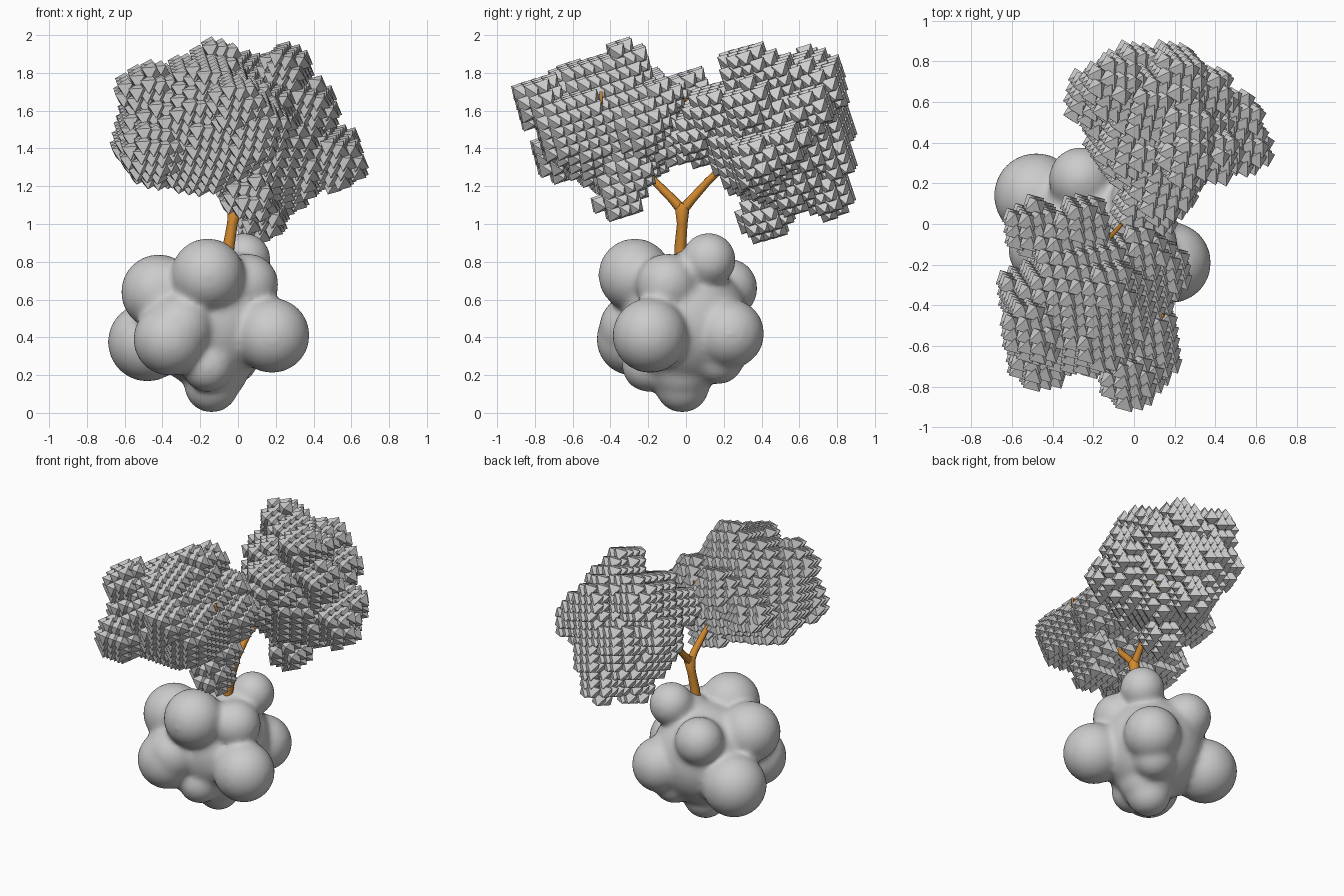
import bpy, bmesh
from mathutils import Vector, Matrix, Euler

bark = bpy.data.materials.new("bark")
bark.diffuse_color = (0.64, 0.25, 0.03, 1)


def new_object(name, bm):
    mesh = bpy.data.meshes.new(name)
    bm.to_mesh(mesh)
    bm.free()
    ob = bpy.data.objects.new(name, mesh)
    bpy.context.collection.objects.link(ob)
    return ob


# Boulder: fused cluster of spheres (x, y, z, radius)
ROCK = [
    (-0.15, 0.0, 0.47, 0.34),
    (-0.16, -0.27, 0.73, 0.195), (-0.42, -0.12, 0.64, 0.20),
    (-0.48, 0.14, 0.375, 0.21), (-0.36, -0.28, 0.39, 0.195),
    (-0.31, -0.28, 0.45, 0.18),
    (0.18, -0.19, 0.41, 0.20), (0.05, -0.10, 0.68, 0.165),
    (0.03, 0.12, 0.81, 0.145), (0.04, 0.23, 0.42, 0.185),
    (-0.26, 0.22, 0.66, 0.16), (-0.14, -0.02, 0.145, 0.145),
    (-0.12, -0.02, 0.24, 0.18), (-0.04, 0.01, 0.71, 0.15),
    (-0.16, -0.20, 0.25, 0.14), (-0.03, 0.17, 0.29, 0.14),
]
bm = bmesh.new()
for x, y, z, r in ROCK:
    bmesh.ops.create_icosphere(bm, subdivisions=4, radius=r,
                               matrix=Matrix.Translation((x, y, z)))
rock = new_object("boulder", bm)
rem = rock.modifiers.new("fuse", 'REMESH')
rem.mode = 'VOXEL'
rem.voxel_size = 0.016
rem.use_smooth_shade = True
sm = rock.modifiers.new("soften", 'SMOOTH')
sm.factor = 0.5
sm.iterations = 22


# Trunk and branches: tapered tubes, points are (x, y, z, radius)
def branch(name, pts):
    cu = bpy.data.curves.new(name, 'CURVE')
    cu.dimensions = '3D'
    cu.bevel_depth = 1.0
    cu.bevel_resolution = 2
    cu.use_fill_caps = True
    sp = cu.splines.new('POLY')
    sp.points.add(len(pts) - 1)
    for p, (x, y, z, r) in zip(sp.points, pts):
        p.co = (x, y, z, 1)
        p.radius = r
    cu.materials.append(bark)
    ob = bpy.data.objects.new(name, cu)
    bpy.context.collection.objects.link(ob)


branch("trunk", [(-0.07, -0.03, 0.72, 0.034), (-0.05, -0.03, 0.88, 0.031),
                 (-0.03, -0.02, 1.0, 0.028), (-0.015, -0.02, 1.08, 0.038),
                 (-0.015, -0.02, 1.11, 0.02)])
branch("front_limb", [(-0.02, -0.01, 1.06, 0.03), (-0.02, -0.07, 1.13, 0.024),
                      (-0.03, -0.17, 1.23, 0.02), (-0.1, -0.3, 1.4, 0.018),
                      (-0.2, -0.4, 1.6, 0.01)])
branch("back_limb", [(-0.02, -0.03, 1.06, 0.03), (-0.01, 0.03, 1.13, 0.024),
                     (0.0, 0.12, 1.23, 0.02), (0.08, 0.3, 1.4, 0.018),
                     (0.15, 0.45, 1.6, 0.01)])
branch("front_twig_side", [(-0.1, -0.3, 1.4, 0.018), (0.08, -0.42, 1.45, 0.015),
                           (0.15, -0.45, 1.5, 0.014), (0.14, -0.45, 1.7, 0.008)])
branch("front_twig_rear", [(-0.1, -0.3, 1.4, 0.016), (-0.15, -0.1, 1.6, 0.013),
                           (-0.06, 0.0, 1.66, 0.01)])


# Foliage: octahedral leaves on a tilted lattice covering the shell of a blob
def foliage(name, blobs, tilt, step=0.055, size=0.06):
    rot = Euler(tilt).to_matrix()
    turn = rot @ Euler((0.785, 0.25, 0.2)).to_matrix()
    centre = Vector(blobs[0][:3])
    balls = [(Vector(b[:3]), b[3]) for b in blobs]

    def inside(i, j, k):
        p = centre + rot @ Vector((i, j, k)) * step
        return any((p - c).length < r for c, r in balls)

    n = 14
    cells = {(i, j, k) for i in range(-n, n + 1) for j in range(-n, n + 1)
             for k in range(-n, n + 1) if inside(i, j, k)}
    dirs = [(1, 0, 0), (-1, 0, 0), (0, 1, 0), (0, -1, 0), (0, 0, 1), (0, 0, -1)]
    bm = bmesh.new()
    for i, j, k in sorted(cells):
        if all((i + a, j + b, k + c) in cells for a, b, c in dirs):
            continue
        p = centre + rot @ Vector((i, j, k)) * step
        v = [bm.verts.new(p + turn @ Vector(d) * size) for d in dirs]
        ring = [v[0], v[2], v[1], v[3]]
        for q in range(4):
            a, b = ring[q], ring[(q + 1) % 4]
            bm.faces.new((a, b, v[4]))
            bm.faces.new((b, a, v[5]))
    return new_object(name, bm)


foliage("front_foliage", [
    (-0.20, -0.38, 1.53, 0.34), (-0.53, -0.34, 1.42, 0.13),
    (-0.48, -0.02, 1.55, 0.13), (-0.25, 0.01, 1.68, 0.12),
    (-0.48, -0.52, 1.70, 0.14), (-0.12, -0.33, 1.82, 0.13),
    (-0.02, -0.77, 1.64, 0.13), (0.06, -0.62, 1.50, 0.16),
    (0.12, -0.24, 1.52, 0.14), (-0.45, -0.66, 1.38, 0.14),
    (0.05, -0.35, 1.15, 0.12), (0.04, -0.30, 1.28, 0.13),
    (-0.42, -0.30, 1.34, 0.14), (0.0, -0.10, 1.44, 0.11),
    (-0.15, -0.58, 1.73, 0.13), (-0.38, -0.45, 1.53, 0.24),
    (-0.05, -0.50, 1.50, 0.24), (0.03, -0.16, 1.64, 0.12),
    (-0.35, -0.12, 1.58, 0.15),
], (0.3, 0.15, 0.15))

foliage("back_foliage", [
    (0.12, 0.48, 1.45, 0.34), (0.25, 0.32, 1.82, 0.12),
    (0.20, 0.68, 1.70, 0.15), (-0.10, 0.66, 1.78, 0.14),
    (-0.20, 0.62, 1.58, 0.13), (0.24, 0.48, 1.76, 0.13),
    (0.52, 0.38, 1.33, 0.13), (0.50, 0.53, 1.42, 0.11),
    (0.0, 0.75, 1.52, 0.13), (0.20, 0.77, 1.35, 0.12),
    (0.15, 0.74, 1.17, 0.12), (0.12, 0.42, 1.04, 0.12),
    (0.05, 0.06, 1.47, 0.14), (0.38, 0.35, 1.62, 0.13),
    (0.13, 0.18, 1.58, 0.16), (0.36, 0.64, 1.60, 0.12),
    (0.05, 0.56, 1.72, 0.17), (0.20, 0.55, 1.24, 0.18),
    (0.32, 0.42, 1.34, 0.18), (0.02, 0.38, 1.64, 0.16),
], (0.27, 0.3, -0.15))
